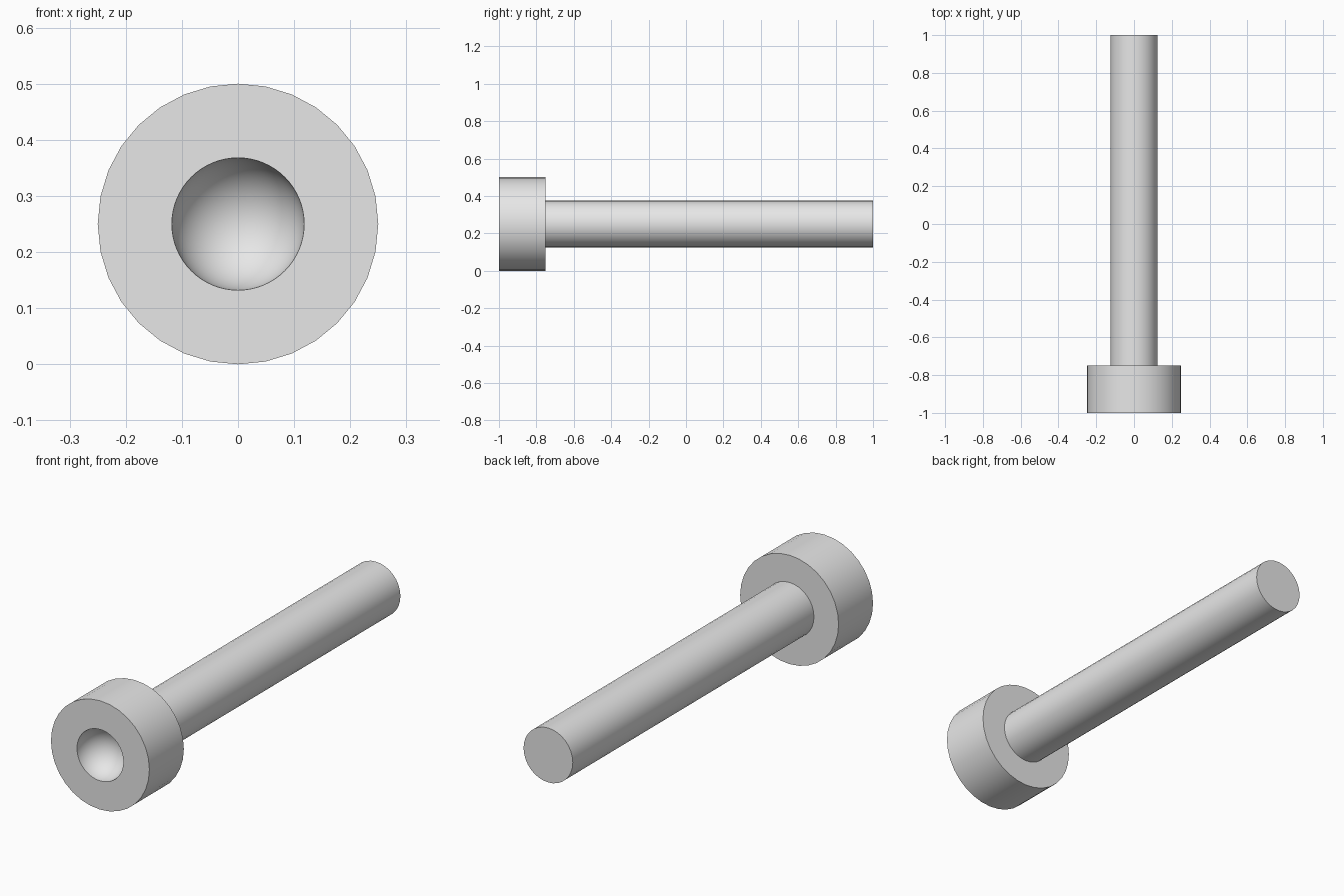
import bpy
import math

cube = bpy.data.objects.get("Cube")
if cube:
    bpy.data.objects.remove(cube, do_unlink=True)

AXIS_Z = 0.25
ALONG_Y = (math.pi / 2, 0, 0)

metal = bpy.data.materials.new("light grey metal")
metal.use_nodes = True
colour = (0.8, 0.8, 0.8, 1)
metal.diffuse_color = colour
metal.node_tree.nodes["Principled BSDF"].inputs["Base Color"].default_value = colour


def cylinder(name, radius, y_front, y_back):
    """Cylinder lying along y between two end planes."""
    bpy.ops.mesh.primitive_cylinder_add(
        vertices=32, radius=radius, depth=y_back - y_front,
        location=(0, (y_front + y_back) / 2, AXIS_Z), rotation=ALONG_Y)
    obj = bpy.context.object
    obj.name = name
    obj.data.materials.append(metal)
    return obj


# Head and shaft
head = cylinder("bolt_head", 0.25, -1, -0.75)
shaft = cylinder("bolt_shaft", 0.125, -0.76, 1)

# Round socket hollowed into the front of the head
bpy.ops.mesh.primitive_uv_sphere_add(
    segments=64, ring_count=32, radius=0.118,
    location=(0, -1.002, AXIS_Z), rotation=ALONG_Y)
cutter = bpy.context.object
cutter.name = "socket_cutter"
cutter.data.materials.append(metal)

bpy.context.view_layer.objects.active = head
socket = head.modifiers.new("socket", 'BOOLEAN')
socket.operation = 'DIFFERENCE'
socket.solver = 'EXACT'
socket.object = cutter
bpy.ops.object.modifier_apply(modifier=socket.name)
bpy.data.objects.remove(cutter, do_unlink=True)

# Smooth round walls with crisp rims
for obj in (head, shaft):
    bpy.ops.object.select_all(action='DESELECT')
    obj.select_set(True)
    bpy.context.view_layer.objects.active = obj
    bpy.ops.object.shade_smooth_by_angle(angle=math.radians(30))
